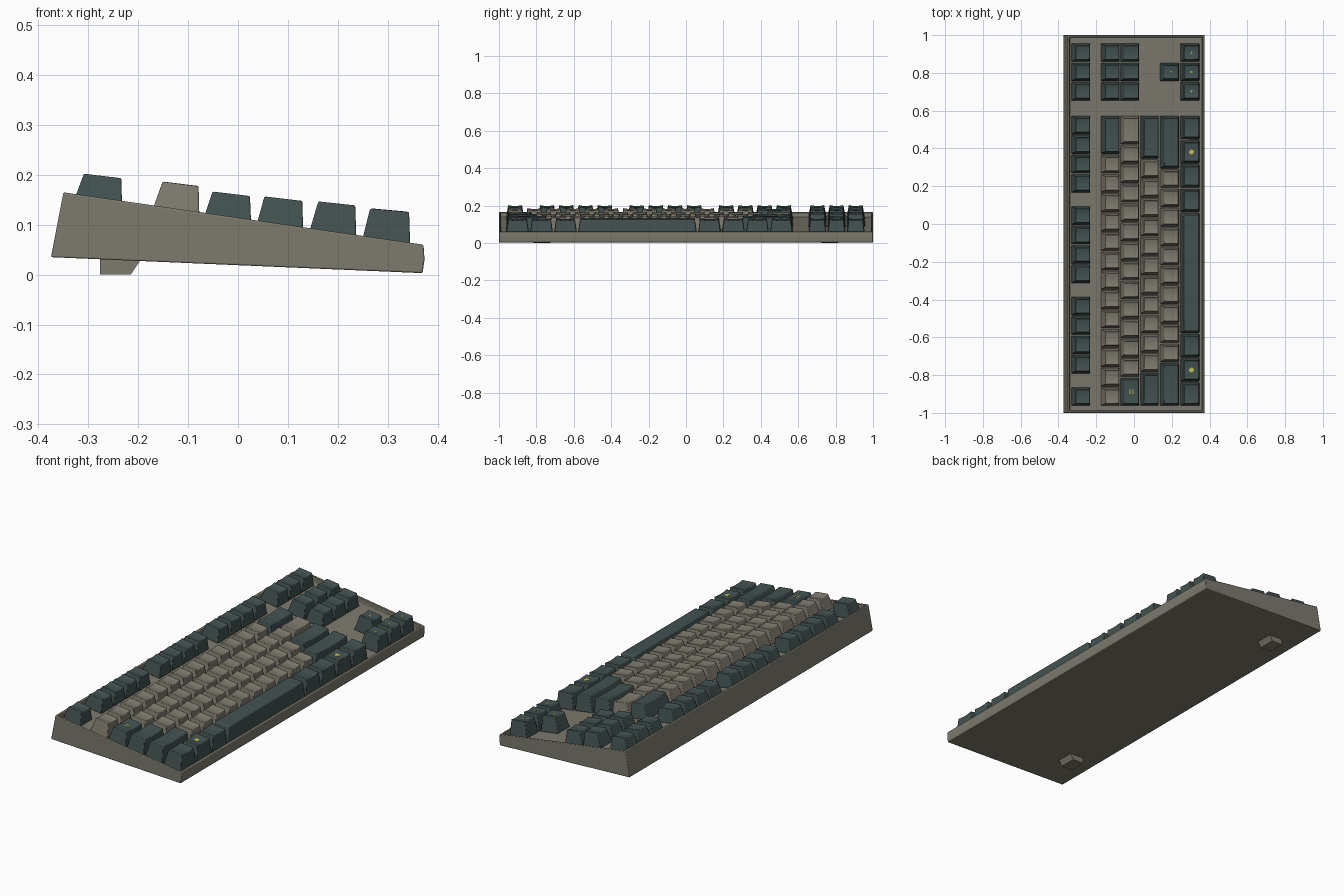
import bpy, bmesh, math
from mathutils import Vector, Matrix

if "Cube" in bpy.data.objects:
    bpy.data.objects.remove(bpy.data.objects["Cube"])


def material(name, rgb):
    m = bpy.data.materials.new(name)
    m.diffuse_color = (*rgb, 1)
    m.use_nodes = True
    m.node_tree.nodes["Principled BSDF"].inputs["Base Color"].default_value = m.diffuse_color
    return m


CASE = material("case_grey", (0.205, 0.195, 0.155))
LIGHT = material("light_key_grey", (0.215, 0.20, 0.16))
DARK = material("dark_key_green", (0.055, 0.085, 0.082))
YELLOW = material("mark_yellow", (0.55, 0.52, 0.07))

U, Y0 = 0.1026, -0.965          # key pitch and start along y
RECESS = 0.025                  # plate depth under the rim


def rim_z(x):
    return 0.165 - (x + 0.35) * 0.105 / 0.722


def finish(bm, name, mat, bevel=0):
    bmesh.ops.recalc_face_normals(bm, faces=bm.faces)
    me = bpy.data.meshes.new(name)
    bm.to_mesh(me)
    bm.free()
    ob = bpy.data.objects.new(name, me)
    bpy.context.collection.objects.link(ob)
    me.materials.append(mat)
    bpy.ops.object.select_all(action='DESELECT')
    ob.select_set(True)
    bpy.context.view_layer.objects.active = ob
    bpy.ops.object.shade_smooth_by_angle(angle=math.radians(30))
    if bevel:
        b = ob.modifiers.new("soft_edges", 'BEVEL')
        b.width, b.segments, b.limit_method = bevel, 2, 'ANGLE'
        b.angle_limit = math.radians(35)
    return ob


def prism(bm, profile, y0, y1):
    """Extrude an x-z profile along y; returns the side faces."""
    a = [bm.verts.new((x, y0, z)) for x, z in profile]
    b = [bm.verts.new((x, y1, z)) for x, z in profile]
    bm.faces.new(a)
    bm.faces.new(b[::-1])
    n = len(a)
    return [bm.faces.new((a[i], b[i], b[(i + 1) % n], a[(i + 1) % n])) for i in range(n)]


# Case: wedge with a shallow tray sunk into the top
bm = bmesh.new()
sides = prism(bm, [(-0.375, 0.035), (-0.35, 0.165), (0.372, 0.06),
                   (0.374, 0.03), (0.37, 0.003)], -1, 1)
bmesh.ops.recalc_face_normals(bm, faces=bm.faces)
top = sides[1]
bmesh.ops.inset_region(bm, faces=[top], thickness=0.014)
tray = bmesh.ops.extrude_discrete_faces(bm, faces=[top])["faces"]
bmesh.ops.translate(bm, verts=tray[0].verts, vec=(0, 0, -RECESS))
finish(bm, "case", CASE, 0.003)

# Feet under the rear edge
for side, name in ((-1, "left_foot"), (1, "right_foot")):
    bm = bmesh.new()
    prism(bm, [(-0.277, 0.034), (-0.277, 0), (-0.215, 0), (-0.195, 0.03)],
          side * 0.77 - 0.045, side * 0.77 + 0.045)
    finish(bm, name, CASE)

# Row shape: base back x, base front x, top back x, z, top front x, z
ROWS = [
    (-0.333, -0.232, -0.309, 0.203, -0.234, 0.194),
    (-0.177, -0.077, -0.151, 0.187, -0.079, 0.178),
    (-0.073, 0.027, -0.051, 0.167, 0.024, 0.158),
    (0.033, 0.131, 0.053, 0.157, 0.129, 0.148),
    (0.138, 0.238, 0.161, 0.147, 0.235, 0.139),
    (0.245, 0.346, 0.265, 0.133, 0.343, 0.126),
]
DISH, TAPER = 0.005, 0.012


def add_key(bm, row, start, width, dish=DISH, steps=6):
    """Tapered key, lofted along y with a scooped top."""
    xb, xf, tb, zb, tf, zf = ROWS[row]
    y0, y1 = Y0 + start * U + 0.0025, Y0 + (start + width) * U - 0.0025
    cols = []
    for i in range(steps + 1):
        t = i / steps
        yb = y0 + (y1 - y0) * t
        yt = y0 + TAPER + (y1 - y0 - 2 * TAPER) * t
        d = dish * (1 - (2 * t - 1) ** 2)
        cols.append([bm.verts.new(p) for p in (
            (xb, yb, rim_z(xb) - RECESS), (tb, yt, zb - d),
            (tf, yt, zf - d), (xf, yb, rim_z(xf) - RECESS))])
    for a, b in zip(cols, cols[1:]):
        for k in range(4):
            bm.faces.new((a[k], b[k], b[(k + 1) % 4], a[(k + 1) % 4]))
    bm.faces.new(cols[0])
    bm.faces.new(cols[-1][::-1])


def add_keys(name, row, mat, keys):
    bm = bmesh.new()
    for start, width in keys:
        add_key(bm, row, start, width)
    finish(bm, name, mat, 0.003)


def run(start, count, width=1):
    return [(start + i * width, width) for i in range(count)]


NAV = 15.75
# Function row in three groups of four
add_keys("function_keys", 0, DARK, [(0, 1)] + run(5 / 3, 4) + run(19 / 3, 4) + run(11, 4))
# Light keys
add_keys("number_keys", 1, LIGHT, run(0, 13))
add_keys("upper_letter_keys", 2, LIGHT, run(1.5, 12) + [(13.5, 1.5)])
add_keys("middle_letter_keys", 3, LIGHT, run(1.75, 11))
add_keys("lower_letter_keys", 4, LIGHT, run(2.25, 10))
# Dark modifiers
add_keys("backspace_key", 1, DARK, [(13, 2)])
add_keys("tab_key", 2, DARK, [(0, 1.5)])
add_keys("caps_and_enter_keys", 3, DARK, [(0, 1.75), (12.75, 2.25)])
add_keys("shift_keys", 4, DARK, [(0, 2.25), (12.25, 2.75)])
add_keys("bottom_row_keys", 5, DARK, run(0, 3, 1.25) + run(10, 4, 1.25))
# Navigation block and arrows
for r in range(3):
    add_keys("navigation_keys_%d" % (r + 1), r, DARK, run(NAV, 3))
add_keys("up_arrow_key", 4, DARK, [(NAV + 1, 1)])
add_keys("side_arrow_keys", 5, DARK, run(NAV, 3))
# Space bar, flat along its length
bm = bmesh.new()
add_key(bm, 5, 3.75, 6.25, dish=0)
finish(bm, "space_bar", DARK, 0.005)


def add_mark(name, row, unit, radius, sides, angle=0, scale=(1, 1), dx=0):
    """Thin yellow plate lying on a key top."""
    _, _, tb, zb, tf, zf = ROWS[row]
    pos = Vector(((tb + tf) / 2 + dx, Y0 + unit * U, (zb + zf) / 2 - DISH + 0.0005))
    tilt = Matrix.Rotation(math.atan2(zb - zf, tf - tb), 4, 'Y')
    bm = bmesh.new()
    bmesh.ops.create_cone(bm, cap_ends=True, segments=sides, radius1=radius,
                          radius2=radius, depth=0.002)
    bmesh.ops.rotate(bm, verts=bm.verts, matrix=Matrix.Rotation(angle, 3, 'Z'))
    bmesh.ops.scale(bm, verts=bm.verts, vec=(*scale, 1))
    bmesh.ops.transform(bm, verts=bm.verts, matrix=Matrix.Translation(pos) @ tilt)
    finish(bm, name, YELLOW)


# Plain yellow marks: discs, bars and arrow triangles
add_mark("left_disc_mark", 5, 1.875, 0.013, 10)
add_mark("right_disc_mark", 5, 13.125, 0.013, 10)
for i, dx in enumerate((-0.008, 0.008)):
    add_mark("tab_bar_mark_%d" % (i + 1), 2, 0.75, 0.014, 4, math.pi / 4, (0.25, 1.3), dx)
for name, row, unit, ang in (("up", 4, NAV + 1.5, 90), ("left", 5, NAV + 0.5, 180),
                             ("down", 5, NAV + 1.5, 270), ("right", 5, NAV + 2.5, 0)):
    add_mark(name + "_arrow_mark", row, unit, 0.008, 3, math.radians(ang))
